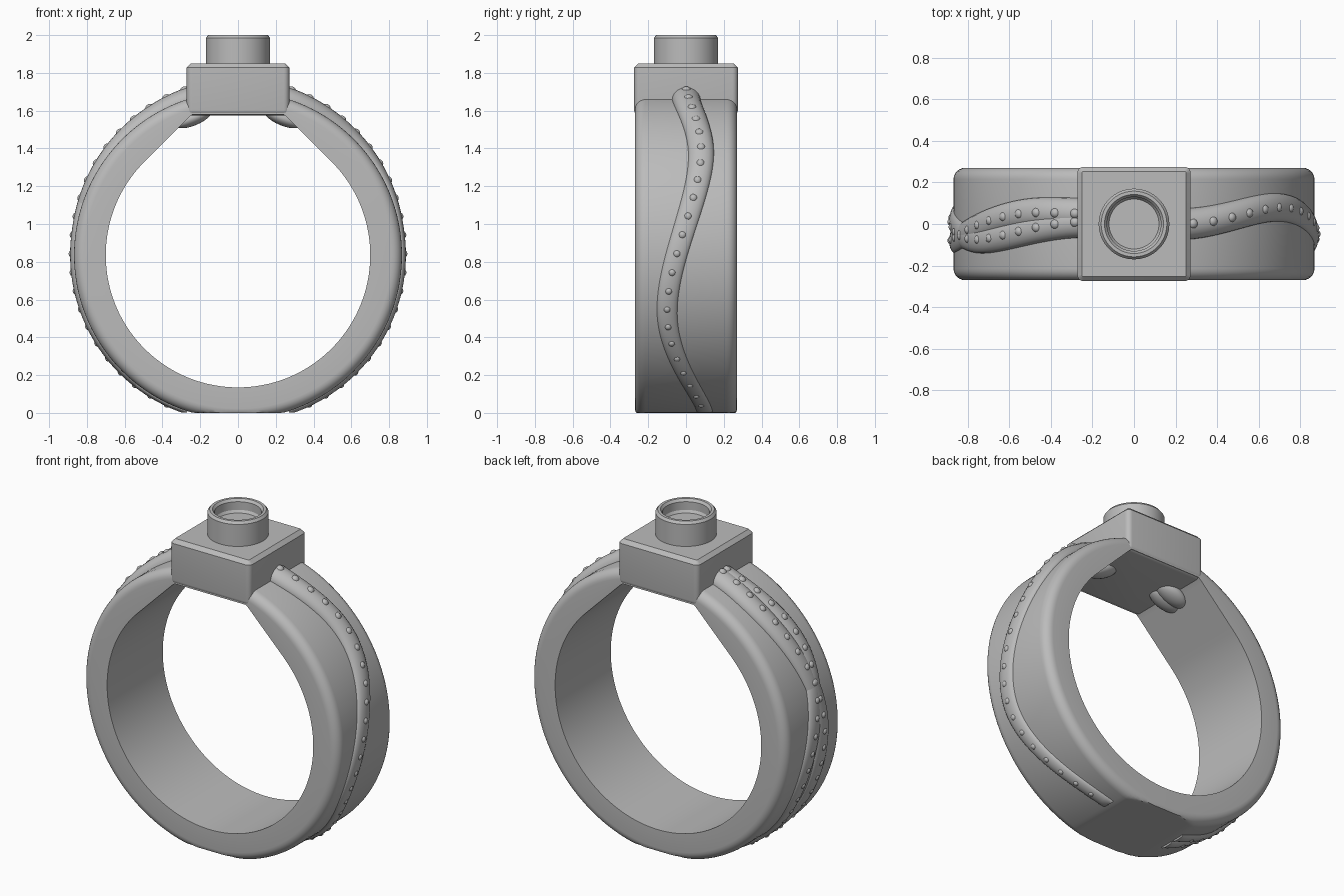
import bpy, bmesh, math
from mathutils import Matrix

if "Cube" in bpy.data.objects:
    bpy.data.objects.remove(bpy.data.objects["Cube"], do_unlink=True)

CZ = 0.835        # height of the ring centre
OUTER = 0.868     # outer radius of the band
INNER = 0.70      # inner radius of the band
HALF = 0.27       # half width of the band

metal = bpy.data.materials.new("grey_metal")
metal.use_nodes = True
GREY = (0.5, 0.5, 0.5, 1)
metal.diffuse_color = GREY
metal.node_tree.nodes["Principled BSDF"].inputs["Base Color"].default_value = GREY


def finish(name, bm, angle=35):
    """Turn a bmesh into a smooth shaded object."""
    bmesh.ops.recalc_face_normals(bm, faces=bm.faces)
    mesh = bpy.data.meshes.new(name)
    bm.to_mesh(mesh)
    bm.free()
    mesh.materials.append(metal)
    obj = bpy.data.objects.new(name, mesh)
    bpy.context.collection.objects.link(obj)
    bpy.ops.object.select_all(action="DESELECT")
    obj.select_set(True)
    bpy.context.view_layer.objects.active = obj
    bpy.ops.object.shade_smooth_by_angle(angle=math.radians(angle))
    return obj


def polar(radius, y, angle, floor=0.0):
    """Point on the ring; the angle runs from the top towards +x."""
    return (radius * math.sin(angle), y, max(floor, CZ + radius * math.cos(angle)))


def loft(bm, rings, closed):
    """Bridge a series of closed cross-sections."""
    rows = [[bm.verts.new(p) for p in ring] for ring in rings]
    count = len(rows[0])
    for i in range(len(rows) if closed else len(rows) - 1):
        a, b = rows[i], rows[(i + 1) % len(rows)]
        for j in range(count):
            k = (j + 1) % count
            bm.faces.new((a[j], a[k], b[k], b[j]))
    if not closed:
        bm.faces.new(rows[0])
        bm.faces.new(rows[-1])


# Band: round bore with straight shoulders under the setting, rounded outer rims
def bore(angle):
    a = abs((angle + math.pi) % (2 * math.pi) - math.pi)
    if a >= math.pi / 4:
        return INNER
    return min(0.745 / math.cos(a), INNER / math.cos(math.pi / 4 - a))


def band_section(angle, fillet=0.055, steps=6):
    inner = bore(angle)
    half = [(HALF, inner)]
    for i in range(steps + 1):
        t = i / steps * math.pi / 2
        half.append((HALF - fillet + fillet * math.cos(t),
                     OUTER - fillet + fillet * math.sin(t)))
    full = half + [(-y, r) for y, r in reversed(half)]
    return [polar(r, y, angle) for y, r in full]


bm = bmesh.new()
loft(bm, [band_section(2 * math.pi * i / 240) for i in range(240)], True)
finish("band", bm)


# Raised vines that wind along the band, each with a row of beads
def sway(keys, deg):
    for (a, ya), (b, yb) in zip(keys, keys[1:]):
        if deg <= b:
            t = max(0, (deg - a) / (b - a))
            return ya + (yb - ya) * t * t * (3 - 2 * t)
    return keys[-1][1]


def vine_size(deg):
    """Half width and height of the crest above the centre line."""
    t = (deg - 15) / 147
    crest = 0.93 - 0.037 * min(1, (deg - 15) / 65) - 0.008 * t
    return 0.077 - 0.033 * t, crest - 0.862


def vine(name, side, keys):
    bm = bmesh.new()
    rings = []
    for i in range(99):
        deg = 15 + 1.5 * i
        wide, tall = vine_size(deg)
        y = sway(keys, deg)
        ring = []
        for j in range(20):
            t = 2 * math.pi * j / 20
            ring.append(polar(0.862 + tall * math.sin(t), y + wide * math.cos(t),
                              side * math.radians(deg), 0.001))
        rings.append(ring)
    loft(bm, rings, False)
    finish(name, bm)

    bm = bmesh.new()
    for i in range(22):
        deg = 18 + 6.5 * i
        radius = 0.026 - 0.0004 * i
        crest = 0.862 + vine_size(deg)[1] - 0.6 * radius
        spot = polar(crest, sway(keys, deg), side * math.radians(deg), radius)
        bmesh.ops.create_uvsphere(bm, u_segments=14, v_segments=8, radius=radius,
                                  matrix=Matrix.Translation(spot))
    finish(name + "_beads", bm, 60)


vine("left_vine", 1, [(15, 0.0), (52, 0.08), (110, -0.10), (165, 0.10)])
vine("right_vine_rear", -1, [(15, 0.05), (30, 0.055), (88, -0.08), (115, -0.075), (165, 0.06)])
vine("right_vine_front", -1, [(15, 0.01), (58, -0.075), (112, 0.06), (165, -0.04)])


# Rounded vine roots showing inside the bore
def root(name, x, y, tilt):
    bm = bmesh.new()
    place = (Matrix.Translation((x, y, 1.562)) @ Matrix.Rotation(tilt, 4, "Y")
             @ Matrix.Diagonal((0.105, 0.065, 0.04, 1)))
    bmesh.ops.create_uvsphere(bm, u_segments=24, v_segments=12, radius=1, matrix=place)
    finish(name, bm, 60)


root("left_vine_root", 0.235, 0.0, 0.4)
root("right_vine_root_rear", -0.235, 0.045, -0.4)
root("right_vine_root_front", -0.235, -0.02, -0.4)


# Square setting with rounded corners, chamfered top and softened base
bm = bmesh.new()
bmesh.ops.create_cube(bm, size=1, matrix=Matrix.Translation((0, 0, 1.7125))
                      @ Matrix.Diagonal((0.545, 0.55, 0.275, 1)))


def bevel(test, width, segments):
    edges = [e for e in bm.edges if test(e.verts[0].co, e.verts[1].co)]
    bmesh.ops.bevel(bm, geom=edges, offset=width, segments=segments,
                    profile=0.5, affect="EDGES")


bevel(lambda a, b: abs(a.z - b.z) > 0.1, 0.03, 5)
bevel(lambda a, b: min(a.z, b.z) > 1.84, 0.022, 1)
bevel(lambda a, b: max(a.z, b.z) < 1.58, 0.028, 4)
finish("setting", bm)


# Hollow round collar on top of the setting
PROFILE = [(0.17, 1.84), (0.17, 1.985), (0.158, 2.0), (0.142, 2.0),
           (0.13, 1.985), (0.13, 1.935), (0.12, 1.92)]
bm = bmesh.new()
loft(bm, [[(r * math.cos(2 * math.pi * i / 64), r * math.sin(2 * math.pi * i / 64), z)
           for i in range(64)] for r, z in PROFILE], False)
finish("collar", bm, 30)
